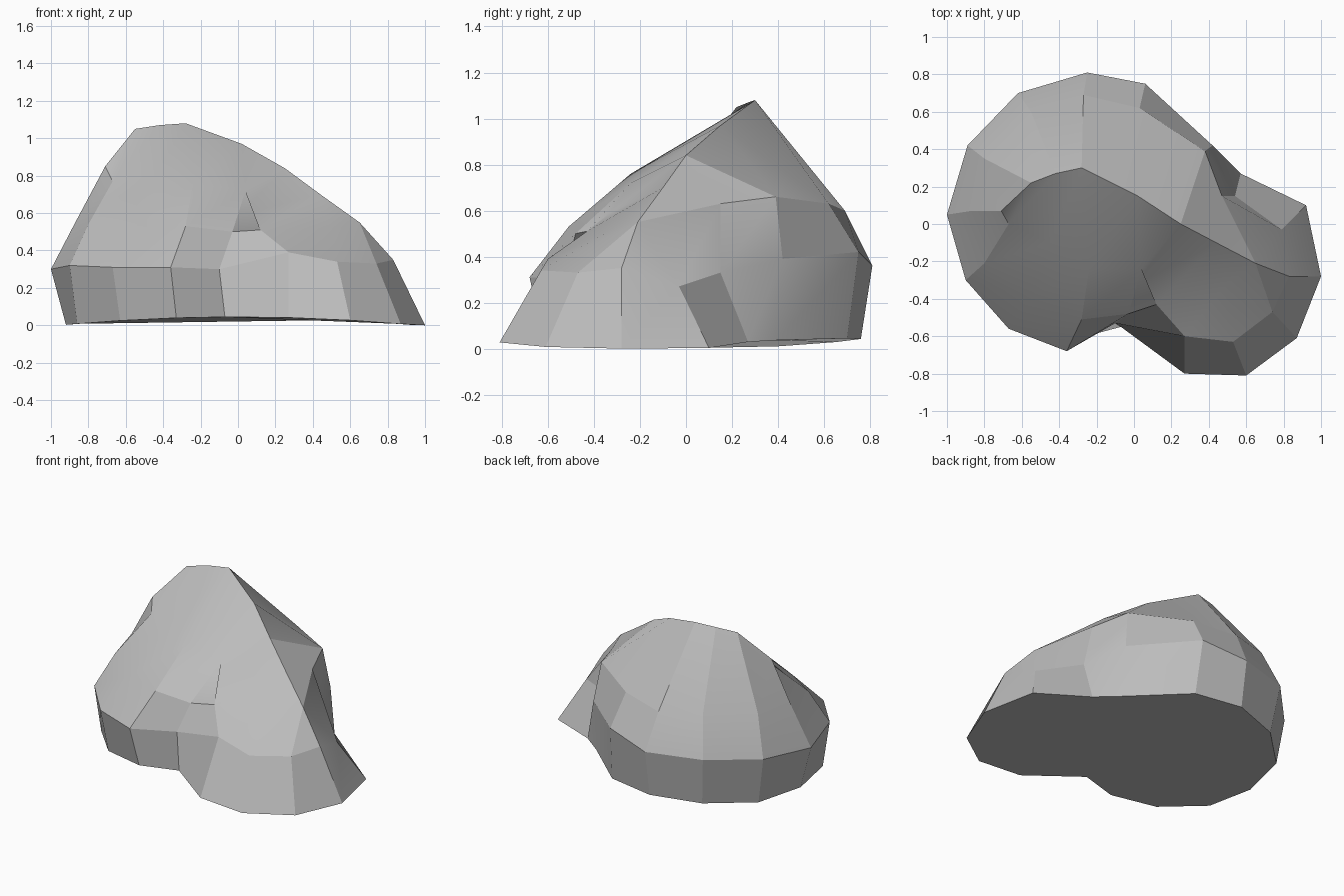
import bpy
import bmesh
from math import radians

# Remove the default cube only
default = bpy.data.objects.get("Cube")
if default:
    bpy.data.objects.remove(default, do_unlink=True)


def make_material(name, value):
    material = bpy.data.materials.new(name)
    material.use_nodes = True
    colour = (value, value, value, 1.0)
    material.diffuse_color = colour
    material.node_tree.nodes["Principled BSDF"].inputs["Base Color"].default_value = colour
    return material


def mirror_ends(line):
    """Turn an open crest line into a closed loop that runs out and back."""
    return line + line[-2:0:-1]


def loft(bm, rings):
    """Join matching rings with quads and close the first one underneath."""
    loops = [[bm.verts.new(point) for point in ring] for ring in rings]
    count = len(loops[0])
    for lower, upper in zip(loops, loops[1:]):
        for i in range(count):
            j = (i + 1) % count
            bm.faces.new((lower[i], lower[j], upper[j], upper[i]))
    bm.faces.new(loops[0][::-1])


# Crest line, from the right end over the peak down to the left end
crest = [(-.71, .07, .85), (-.55, .22, 1.05), (-.42, .27, 1.07),
         (-.28, .3, 1.08), (.02, .15, .97), (.25, 0, .84),
         (.44, -.1, .7), (.65, -.21, .55), (.83, -.28, .35)]
top_ring = mirror_ends(crest)

# Ground outline, curling down slightly towards both ends
outline = [(-.92, .05), (-.86, -.28), (-.63, -.53), (-.33, -.62),
           (-.07, -.55), (.27, -.8), (.6, -.81), (.87, -.61),
           (1, -.28), (.92, .1), (.57, .27), (.42, .39),
           (.08, .7), (-.25, .76), (-.58, .65), (-.84, .4)]
base_ring = [(x, y, max(0, .045 - .05 * x * x)) for x, y in outline]

# Widest band of the large lobe, and the lower slope of the small one
belly_ring = [(-1, .05, .3), (-.9, -.3, .32), (-.67, -.56, .31), (-.36, -.68, .31),
              (-.1, -.53, .3), (.27, -.6, .39), (.53, -.63, .34), (.74, -.47, .33),
              crest[8], (.79, -.03, .27), (.54, .15, .33), (.42, .42, .39),
              (.06, .75, .42), (-.25, .81, .36), (-.62, .7, .36), (-.89, .42, .33)]

# Shoulder, meeting the crest at the small lobe
shoulder_ring = [(-.87, .07, .55), (-.8, -.21, .54), (-.55, -.39, .52), (-.28, -.51, .53),
                 (-.03, -.48, .5), (.12, -.43, .51), (.5, -.32, .52), crest[7],
                 crest[8], crest[7], (.47, .15, .63), (.38, .39, .66),
                 (.03, .62, .63), (-.27, .69, .6), (-.55, .6, .62), (-.8, .35, .6)]

# Brow bulging out of the front slope; elsewhere it follows the crest
brow_ring = list(top_ring)
brow_ring[1:6] = [(-.67, .0, .77), (-.45, -.1, .8), (-.24, -.24, .76),
                  (.04, -.24, .72), (0, -.33, .59)]

bm = bmesh.new()
loft(bm, [base_ring, belly_ring, shoulder_ring, brow_ring, top_ring])
bmesh.ops.remove_doubles(bm, verts=bm.verts, dist=.001)
bmesh.ops.dissolve_degenerate(bm, edges=bm.edges, dist=.001)
bmesh.ops.recalc_face_normals(bm, faces=bm.faces)

mesh = bpy.data.meshes.new("boulder")
bm.to_mesh(mesh)
bm.free()
mesh.materials.append(make_material("stone grey", .5))

boulder = bpy.data.objects.new("boulder", mesh)
bpy.context.collection.objects.link(boulder)

# Soften shallow bends, keep the hard edges
bpy.ops.object.select_all(action="DESELECT")
boulder.select_set(True)
bpy.context.view_layer.objects.active = boulder
bpy.ops.object.shade_smooth_by_angle(angle=radians(18))
